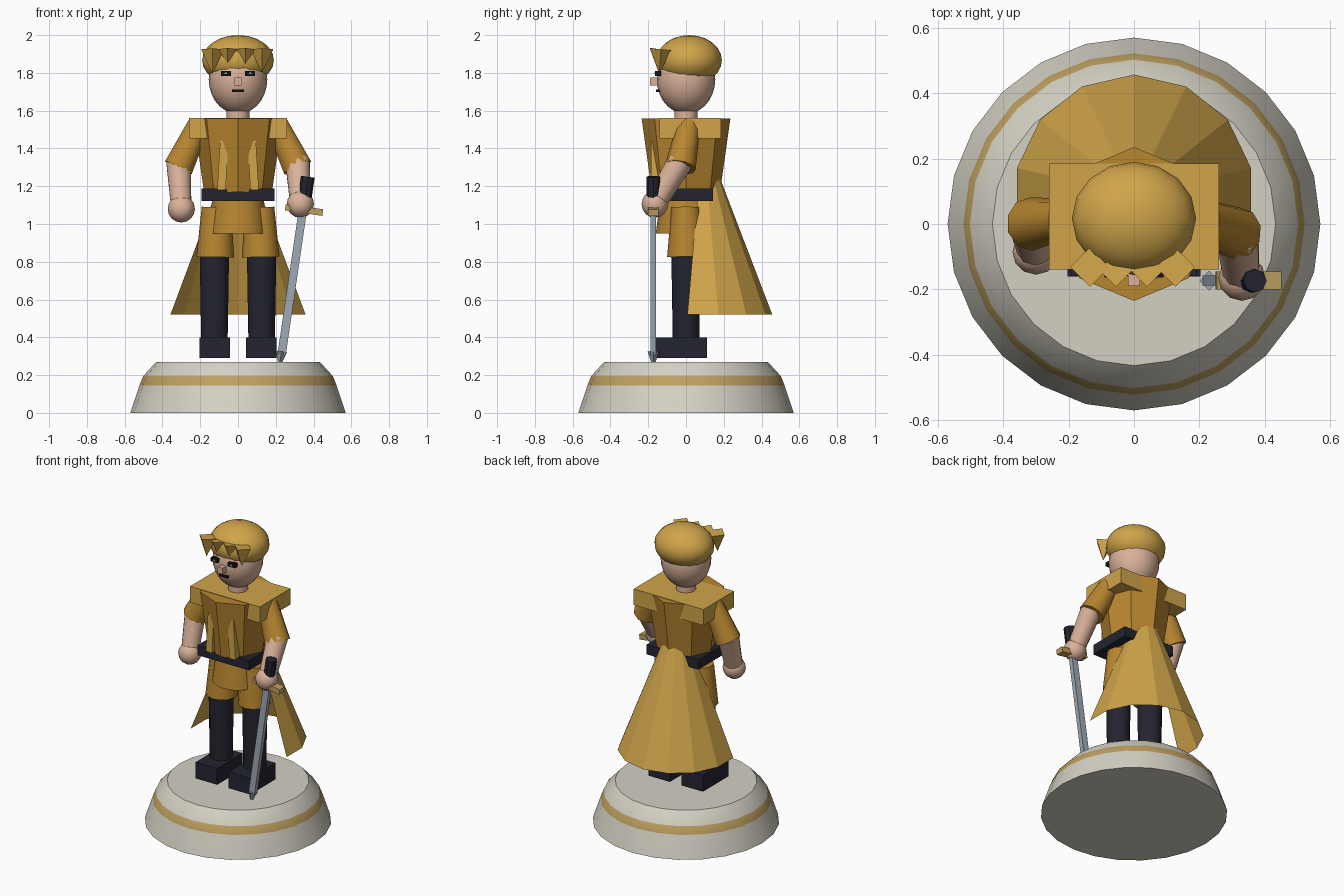
import bpy, bmesh, math
from mathutils import Vector, Matrix

if "Cube" in bpy.data.objects:
    bpy.data.objects.remove(bpy.data.objects["Cube"])


def material(name, r, g, b):
    lin = [((c / 255 + 0.055) / 1.055) ** 2.4 for c in (r, g, b)]
    m = bpy.data.materials.new(name)
    m.diffuse_color = (*lin, 1)
    m.use_nodes = True
    m.node_tree.nodes["Principled BSDF"].inputs["Base Color"].default_value = m.diffuse_color
    return m


TUNIC = material("ochre_cloth", 184, 134, 48)
GOLD = material("light_gold_cloth", 208, 165, 74)
SKIN = material("skin", 218, 178, 154)
BLACK = material("dark_leather", 36, 36, 48)
STONE = material("pale_stone", 212, 209, 196)
BRASS = material("brass", 190, 160, 96)
STEEL = material("steel", 158, 170, 180)
INK = material("black_ink", 20, 18, 20)


def finish(name, bm, mat, smooth=False):
    me = bpy.data.meshes.new(name)
    bm.to_mesh(me)
    bm.free()
    me.materials.append(mat)
    if smooth:
        me.shade_smooth()
        me.set_sharp_from_angle(angle=math.radians(40))
    ob = bpy.data.objects.new(name, me)
    bpy.context.collection.objects.link(ob)
    return ob


def box(name, mat, center, size, tilt=0):
    bm = bmesh.new()
    bmesh.ops.create_cube(bm, size=1)
    m = (Matrix.Translation(center) @ Matrix.Rotation(tilt, 4, 'Y')
         @ Matrix.Diagonal((*size, 1)))
    bm.transform(m)
    return finish(name, bm, mat)


def tube(name, mat, a, b, ra, rb, sides=12, smooth=True):
    """Tapered prism from point a to point b."""
    a, b = Vector(a), Vector(b)
    d = b - a
    bm = bmesh.new()
    bmesh.ops.create_cone(bm, cap_ends=True, segments=sides, radius1=ra,
                          radius2=rb, depth=d.length)
    # keep the cross-section square to the axes for near-vertical tubes
    z = d.normalized()
    y = Vector((0, 1, 0))
    x = y.cross(z).normalized()
    y = z.cross(x)
    rot = Matrix((x, y, z)).transposed().to_4x4()
    bm.transform(Matrix.Translation((a + b) / 2) @ rot)
    return finish(name, bm, mat, smooth)


def ball(name, mat, center, radii, u=16, v=12):
    bm = bmesh.new()
    bmesh.ops.create_uvsphere(bm, u_segments=u, v_segments=v, radius=1)
    bm.transform(Matrix.Translation(center) @ Matrix.Diagonal((*radii, 1)))
    return finish(name, bm, mat, True)


# Plinth: turned profile with a brass band
bm = bmesh.new()
rings = []
for r, z in ((0.57, 0), (0.522, 0.145), (0.502, 0.195), (0.433, 0.27)):
    rings.append([bm.verts.new((r * math.cos(k * math.tau / 24),
                                r * math.sin(k * math.tau / 24), z))
                  for k in range(24)])
for j in range(3):
    for k in range(24):
        n = (k + 1) % 24
        f = bm.faces.new((rings[j][k], rings[j][n], rings[j + 1][n], rings[j + 1][k]))
        f.material_index = 1 if j == 1 else 0
bm.faces.new(rings[0][::-1])
bm.faces.new(rings[3])
plinth = finish("plinth", bm, STONE, True)
plinth.data.materials.append(BRASS)

# Legs
for s, side in ((-1, "right"), (1, "left")):
    box(side + "_foot", BLACK, (s * 0.123, -0.025, 0.345), (0.16, 0.27, 0.11))
    tube(side + "_boot", BLACK, (s * 0.125, 0, 0.38), (s * 0.125, 0, 0.86), 0.07, 0.078)
    tube(side + "_shorts_leg", TUNIC, (s * 0.12, 0, 0.825), (s * 0.115, 0, 1.09),
         0.1, 0.077)

# Tunic, belt and shoulders
tube("tunic_skirt", TUNIC, (0, 0, 0.95), (0, 0, 1.18), 0.16, 0.13, 16)
tube("torso", TUNIC, (0, 0, 1.17), (0, 0, 1.558), 0.18, 0.235, 8, False)
box("belt", BLACK, (0, -0.007, 1.155), (0.385, 0.3, 0.066))
box("shoulder_yoke", GOLD, (0, 0.023, 1.507), (0.52, 0.325, 0.108))
for s in (-1, 1):
    box("lapel", GOLD, (s * 0.08, -0.155, 1.31), (0.045, 0.06, 0.26), -s * 0.06)

# Cape: open cone wrapped around the back
bm = bmesh.new()
top, hem = [], []
for k in range(9):
    a = math.radians(-103 + k * 206 / 8)
    for ring, r, z in ((top, 0.03, 1.4), (hem, 0.367, 0.52)):
        ring.append(bm.verts.new((r * math.sin(a), 0.09 + r * math.cos(a), z)))
for k in range(8):
    bm.faces.new((top[k], top[k + 1], hem[k + 1], hem[k]))
finish("cape", bm, GOLD)

# Arms: the left hand is brought forward to the sword
for s, side, elbow_y, hand in ((-1, "right", 0.0, (-0.30, -0.085, 1.08)),
                               (1, "left", -0.03, (0.33, -0.165, 1.105))):
    elbow = Vector((s * 0.315, elbow_y, 1.3))
    tube(side + "_sleeve", TUNIC, (s * 0.205, 0.015, 1.53), elbow, 0.062, 0.082, 10)
    tube(side + "_forearm", SKIN, elbow + Vector((0, 0, 0.03)), hand, 0.068, 0.056, 10)
    ball(side + "_hand", SKIN, hand, (0.072, 0.07, 0.072), 12, 8)

# Sword leaning on the plinth
SY = -0.173
tube("sword_grip", BLACK, (0.37, SY, 1.25), (0.348, SY, 1.1), 0.036, 0.036, 8)
box("sword_guard", BRASS, (0.35, SY, 1.075), (0.2, 0.055, 0.035), 0.146)
box("sword_blade", STEEL, (0.287, SY, 0.69), (0.044, 0.03, 0.77), 0.146)
tube("sword_tip", STEEL, (0.23, SY, 0.325), (0.222, SY, 0.27), 0.03, 0.012, 4, False)

# Head and face
tube("neck", SKIN, (0, 0, 1.54), (0, 0, 1.64), 0.062, 0.062)
ball("head", SKIN, (0, 0, 1.765), (0.155, 0.155, 0.182), 20, 14)
for s in (-1, 1):
    box("eye", INK, (s * 0.064, -0.148, 1.797), (0.053, 0.03, 0.025))
    box("eye_glint", STEEL, (s * 0.064, -0.164, 1.798), (0.014, 0.004, 0.01))
box("nose", SKIN, (0, -0.165, 1.755), (0.036, 0.05, 0.042))
box("mouth", INK, (0, -0.147, 1.705), (0.062, 0.025, 0.012))

# Hair cap and fringe spikes
ball("hair", GOLD, (0, 0.017, 1.867), (0.19, 0.173, 0.133), 16, 12)
for x, y, r, tip in ((-0.135, -0.132, 0.06, 1.8), (-0.055, -0.14, 0.052, 1.855),
                     (0.04, -0.14, 0.052, 1.85), (0.127, -0.132, 0.06, 1.805)):
    tube("fringe_spike", GOLD, (x, y, 1.925), (x, y - 0.01, tip), r, 0.002, 4, False)
